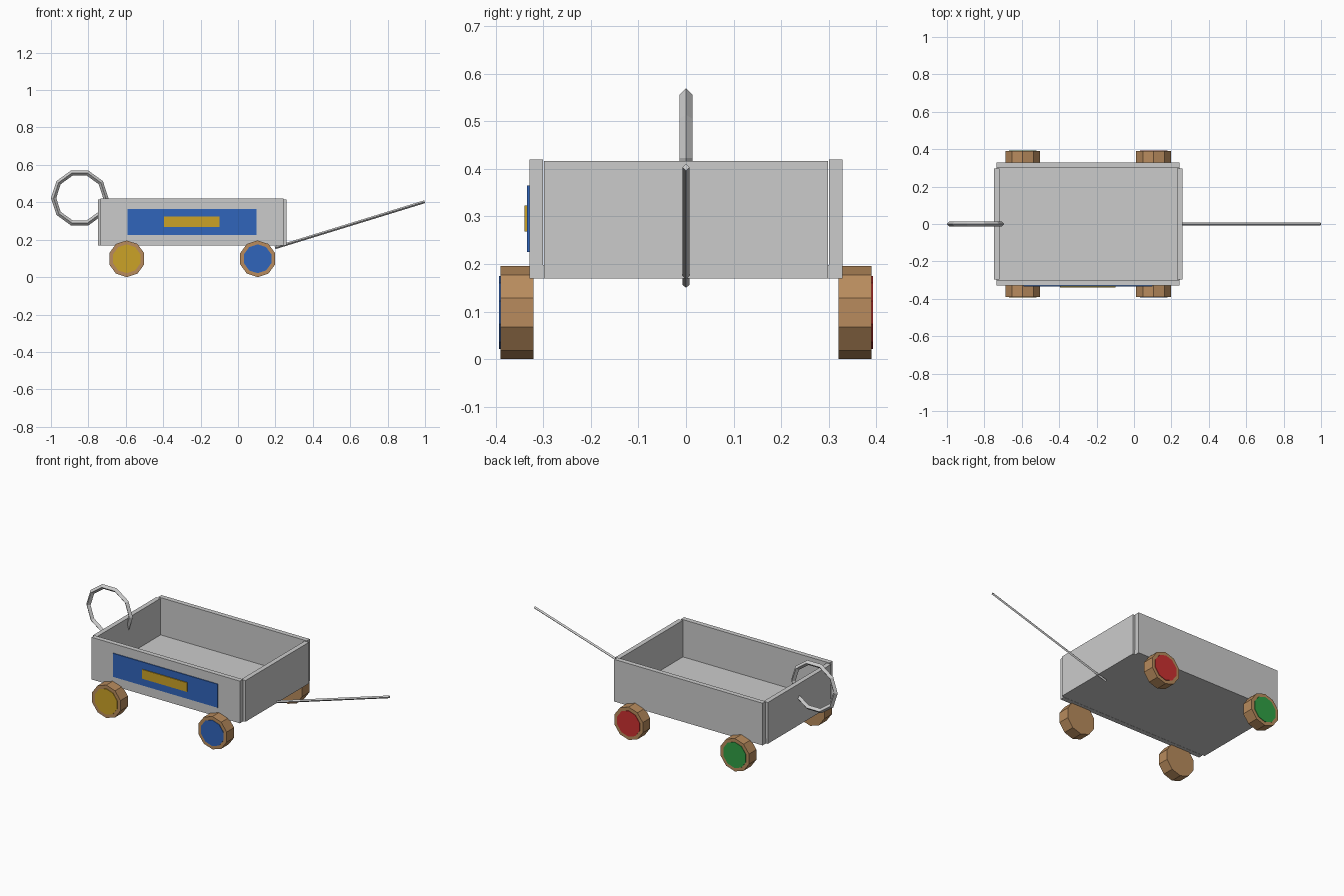
import bpy
from math import pi
from mathutils import Vector

if "Cube" in bpy.data.objects:
    bpy.data.objects.remove(bpy.data.objects["Cube"])


def colour(name, rgb):
    m = bpy.data.materials.new(name)
    m.diffuse_color = (*rgb, 1)
    m.use_nodes = True
    m.node_tree.nodes["Principled BSDF"].inputs["Base Color"].default_value = m.diffuse_color
    return m


WOOD = colour("wood", (0.48, 0.26, 0.11))
RED = colour("red", (0.60, 0.03, 0.03))
GREEN = colour("green", (0.03, 0.35, 0.06))
BLUE = colour("blue", (0.03, 0.13, 0.50))
YELLOW = colour("yellow", (0.60, 0.36, 0.02))


def finish(name, mat=None):
    o = bpy.context.object
    o.name = name
    if mat:
        o.data.materials.append(mat)
    return o


def box(name, x, y, z, mat=None):
    """Box given by its (min, max) range on each axis."""
    bpy.ops.mesh.primitive_cube_add(size=1, location=[sum(r) / 2 for r in (x, y, z)])
    o = finish(name, mat)
    o.scale = [r[1] - r[0] for r in (x, y, z)]
    bpy.ops.object.transform_apply(location=False, rotation=False, scale=True)
    return o


def disc(name, centre, radius, depth, mat):
    """Ten-sided cylinder along y with a corner pointing up."""
    bpy.ops.mesh.primitive_cylinder_add(vertices=10, radius=radius, depth=depth,
                                        location=centre, rotation=(pi / 2, 0, 0))
    return finish(name, mat)


# Tray: floor, two ends, two overlapping side boards
box("floor", (-0.735, 0.245), (-0.30, 0.30), (0.17, 0.198))
box("rear_board", (-0.748, -0.72), (-0.298, 0.298), (0.17, 0.416))
box("front_board", (0.23, 0.258), (-0.298, 0.298), (0.17, 0.416))
for name, s in (("near", -1), ("far", 1)):
    box(name + "_side_board", (-0.735, 0.243), sorted((s * 0.30, s * 0.329)), (0.169, 0.42))

# Decorative panels on the near side only
box("blue_panel", (-0.59, 0.10), (-0.334, -0.328), (0.225, 0.365), BLUE)
box("yellow_panel", (-0.395, -0.10), (-0.339, -0.333), (0.268, 0.323), YELLOW)

# Wheels with coloured caps
for x, s, mat in ((-0.595, -1, YELLOW), (0.105, -1, BLUE),
                  (-0.595, 1, GREEN), (0.105, 1, RED)):
    disc("wheel", (x, s * 0.355, 0.098), 0.098, 0.070, WOOD)
    disc("wheel_cap", (x, s * 0.386, 0.098), 0.077, 0.014, mat)

# Push ring through the rear board
bpy.ops.mesh.primitive_torus_add(major_segments=10, minor_segments=4,
                                 major_radius=0.1395, minor_radius=0.014,
                                 location=(-0.8465, 0, 0.423), rotation=(pi / 2, 0, 0))
finish("push_ring")

# Pull handle: thin sloping square rod
a, b = Vector((0.198, 0, 0.157)), Vector((0.998, 0, 0.403))
bpy.ops.mesh.primitive_cylinder_add(vertices=4, radius=0.0077, depth=(b - a).length,
                                    location=(a + b) / 2,
                                    rotation=(b - a).to_track_quat('Z', 'Y').to_euler())
finish("pull_handle")
